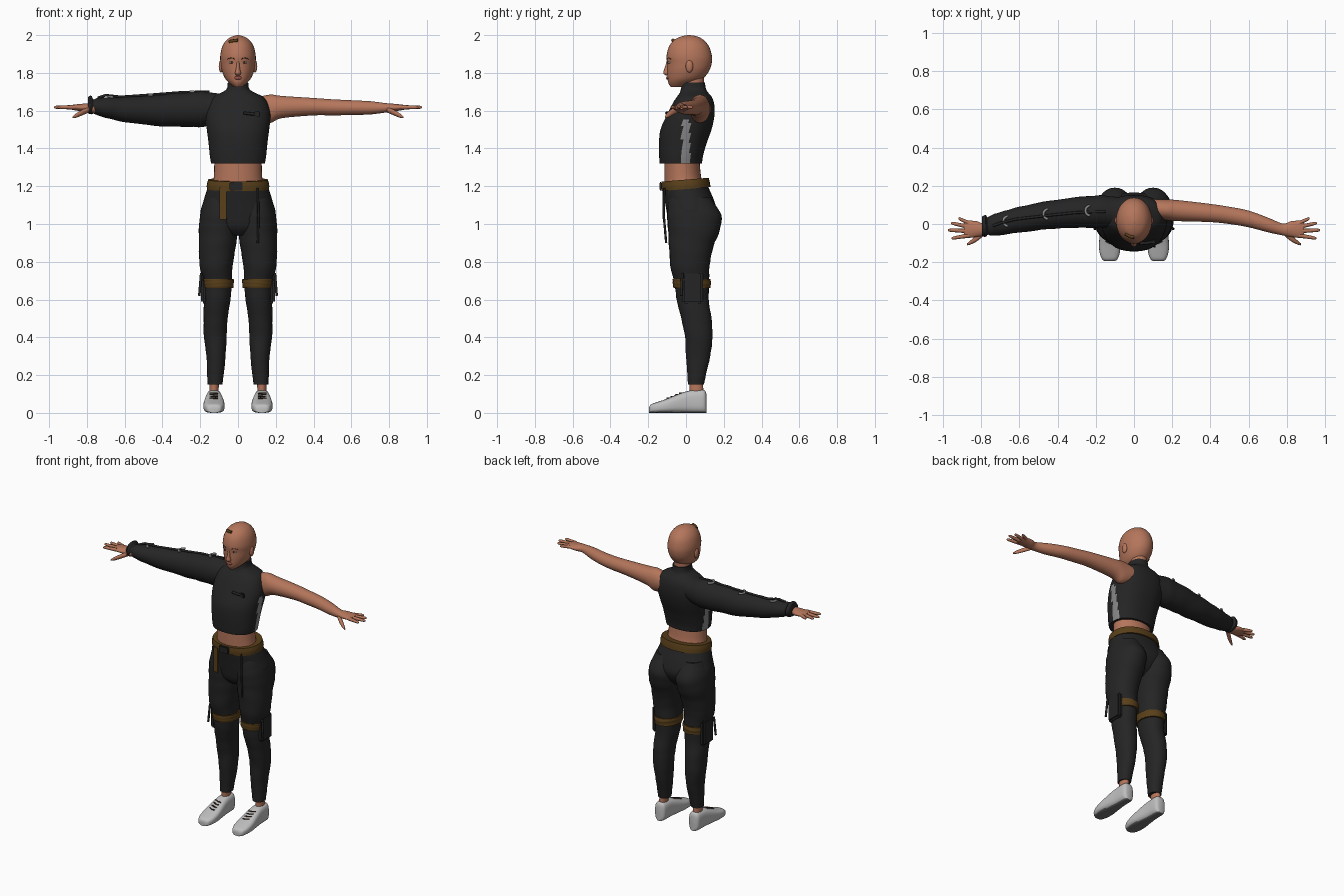
import bpy, bmesh, math
from mathutils import Vector

if "Cube" in bpy.data.objects:
    bpy.data.objects.remove(bpy.data.objects["Cube"], do_unlink=True)


def material(name, r, g, b):
    mat = bpy.data.materials.new(name)
    mat.use_nodes = True
    mat.diffuse_color = (r, g, b, 1)
    mat.node_tree.nodes["Principled BSDF"].inputs["Base Color"].default_value = (r, g, b, 1)
    return mat


skin = material("skin", .46, .18, .105)
black = material("black cloth", .018, .018, .018)
brown = material("brown webbing", .1, .05, .01)
white = material("pale shoe", .52, .52, .52)
sole = material("grey sole", .16, .16, .16)
grey = material("grey trim", .25, .25, .25)
lip = material("lip red", .3, .08, .06)
eye_white = material("eye white", .6, .58, .55)
dark = material("dark brown", .04, .02, .012)


def finish(name, bm, mats):
    bmesh.ops.recalc_face_normals(bm, faces=bm.faces)
    mesh = bpy.data.meshes.new(name)
    bm.to_mesh(mesh)
    bm.free()
    for mat in mats:
        mesh.materials.append(mat)
    obj = bpy.data.objects.new(name, mesh)
    bpy.context.collection.objects.link(obj)
    return obj


def smooth_stations(stations, steps):
    """Catmull-Rom interpolation between cross-section rows."""
    rows = [stations[0]] + list(stations) + [stations[-1]]
    out = []
    for a, b, c, d in zip(rows, rows[1:], rows[2:], rows[3:]):
        for k in range(steps):
            t = k / steps
            out.append([q + t * ((r - p) / 2 + t * ((p - q * 2.5 + r * 2 - s / 2)
                        + t * (q - r + (q - r) / 2 + (s - p) / 2)))
                        for p, q, r, s in zip(a, b, c, d)])
    out.append(list(stations[-1]))
    return out


def loft(name, stations, mats, axis="z", side=1, power=2, sides=32, steps=4,
         ripple=0, tilt=0, rule=None):
    """Skin rounded sections; each row is (position, low, high, low, high)."""
    order = {"x": (0, 1, 2), "y": (1, 0, 2), "z": (2, 0, 1)}[axis]
    bm = bmesh.new()
    rings = []
    for i, (pos, lo1, hi1, lo2, hi2) in enumerate(smooth_stations(stations, steps)):
        ring = []
        for k in range(sides):
            angle = math.tau * k / sides
            fold = 1 + ripple * math.sin(i * 1.7 + 2 * math.sin(angle + i / 3))
            co = [0, 0, 0]
            co[order[0]] = pos
            for slot, lo, hi, wave in ((1, lo1, hi1, math.cos(angle)), (2, lo2, hi2, math.sin(angle))):
                reach = math.copysign(abs(wave) ** (2 / power), wave) * fold
                co[order[slot]] = (lo + hi) / 2 + (hi - lo) / 2 * reach
            co[2] += tilt * co[1]
            co[0] *= side
            ring.append(bm.verts.new(co))
        rings.append(ring)
    for low, high in zip(rings, rings[1:]):
        for k in range(sides):
            n = (k + 1) % sides
            bm.faces.new((low[k], low[n], high[n], high[k]))
    bm.faces.new(rings[0])
    bm.faces.new(rings[-1])
    if rule:
        for face in bm.faces:
            face.material_index = rule(face.calc_center_median())
    return finish(name, bm, mats)


def body(rows):
    """Rows symmetric in x: (height, half width, front, back)."""
    return [(z, -w, w, front, back) for z, w, front, back in rows]


def ball(name, loc, size, mat):
    bm = bmesh.new()
    bmesh.ops.create_uvsphere(bm, u_segments=16, v_segments=10, radius=1)
    bmesh.ops.scale(bm, vec=size, verts=bm.verts)
    bmesh.ops.translate(bm, vec=loc, verts=bm.verts)
    return finish(name, bm, [mat])


def box(name, loc, size, mat):
    bm = bmesh.new()
    bmesh.ops.create_cube(bm, size=1)
    bmesh.ops.scale(bm, vec=size, verts=bm.verts)
    bmesh.ops.translate(bm, vec=loc, verts=bm.verts)
    bmesh.ops.bevel(bm, geom=bm.edges[:], offset=min(size) * .3, segments=2, affect="EDGES")
    return finish(name, bm, [mat])


def cord(name, points, radius, mat):
    curve = bpy.data.curves.new(name, "CURVE")
    curve.dimensions = "3D"
    curve.bevel_depth = radius
    curve.bevel_resolution = 2
    curve.use_fill_caps = True
    spline = curve.splines.new("POLY")
    spline.points.add(len(points) - 1)
    for point, co in zip(spline.points, points):
        point.co = (*co, 1)
    curve.materials.append(mat)
    obj = bpy.data.objects.new(name, curve)
    bpy.context.collection.objects.link(obj)


# Head, neck and face
loft("head", body([(1.725, .02, -.08, -.01), (1.745, .045, -.093, .04), (1.77, .068, -.098, .09),
                   (1.81, .085, -.1, .122), (1.85, .092, -.1, .136), (1.89, .094, -.103, .137),
                   (1.94, .083, -.09, .122), (1.975, .06, -.062, .092), (1.993, .03, -.025, .06),
                   (2, .005, .01, .02)]), [skin])
loft("neck", body([(1.66, .055, -.02, .1), (1.75, .05, -.018, .095), (1.82, .05, -.01, .1)]), [skin])
loft("nose", body([(1.785, .008, -.104, -.08), (1.798, .016, -.12, -.08), (1.82, .011, -.115, -.08),
                   (1.865, .007, -.101, -.08)]), [skin], sides=12)
ball("lips", (0, -.097, 1.773), (.022, .008, .009), lip)
cord("hair_clip", [(-.045, -.052, 1.965), (-.02, -.066, 1.97), (0, -.07, 1.973)], .009, brown)

# Torso: bare waist and cropped top with side stripes
loft("waist", body([(1.19, .14, -.115, .1), (1.25, .128, -.115, .08), (1.36, .125, -.115, .07)]), [skin])
loft("cropped_top", body([(1.32, .142, -.14, .085), (1.36, .149, -.142, .09), (1.43, .156, -.143, .11),
                          (1.5, .165, -.135, .135), (1.57, .172, -.105, .15), (1.63, .16, -.075, .15),
                          (1.67, .137, -.05, .138), (1.695, .09, -.033, .118),
                          (1.715, .06, -.027, .106), (1.75, .054, -.02, .1)]),
     [black, grey], power=2.3, sides=64,
     rule=lambda c: int(abs(c.y) < .022 and abs(c.x) > .1 and c.z < 1.55))
cord("chest_strap", [(.03, -.103, 1.588), (.07, -.1, 1.583), (.11, -.09, 1.58)], .008, black)
box("chest_buckle", (.1, -.096, 1.581), (.03, .014, .03), black)

# Trousers seat, belt and hanging straps
loft("trouser_seat", body([(1.22, .152, -.122, .11), (1.18, .165, -.123, .125), (1.12, .183, -.112, .15),
                           (1.05, .198, -.1, .165), (.98, .15, -.085, .13), (.94, .06, -.05, .08)]),
     [black], power=2.2)
loft("belt", body([(1.185, .165, -.13, .13), (1.21, .165, -.132, .126), (1.235, .158, -.13, .12)]),
     [brown], power=2.2, tilt=.08)
box("belt_buckle", (-.01, -.134, 1.2), (.07, .014, .045), black)
box("belt_tail", (-.08, -.121, 1.11), (.038, .009, .17), brown)
cord("waist_cord", [(.105, -.115, 1.19), (.108, -.118, 1.05), (.105, -.105, .9)], .006, black)

leg_rows = [(1.14, .02, .172, -.09, .13), (1.05, 0, .2, -.1, .185), (.97, 0, .207, -.095, .18),
            (.88, .012, .207, -.09, .145), (.78, .028, .203, -.083, .125), (.68, .032, .182, -.06, .122),
            (.6, .04, .18, -.05, .12), (.5, .055, .182, -.025, .135), (.4, .06, .18, -.005, .14),
            (.3, .066, .167, 0, .128), (.2, .076, .163, .008, .105), (.15, .083, .16, .01, .095)]
shoe_rows = [(-.195, .025, .03), (-.185, .04, .045), (-.15, .053, .058), (-.1, .056, .075),
             (-.04, .05, .1), (.02, .043, .118), (.08, .04, .122), (.1, .034, .118), (.108, .022, .1)]
arm_rows = [(.1, .03, .13, 1.55, 1.67), (.17, .02, .128, 1.535, 1.685), (.23, .015, .125, 1.56, 1.678),
            (.4, .01, .105, 1.575, 1.667), (.5, 0, .09, 1.575, 1.66), (.6, -.017, .07, 1.577, 1.655),
            (.7, -.043, .034, 1.58, 1.65), (.78, -.06, .002, 1.59, 1.64), (.82, -.067, .014, 1.595, 1.637),
            (.87, -.073, .018, 1.603, 1.632), (.89, -.065, .012, 1.607, 1.627)]
fingers = {"little": (.005, .92, .03), "ring": (-.015, .958, .005),
           "middle": (-.037, .975, -.032), "index": (-.06, .955, -.075)}

for side, label in ((1, "left_"), (-1, "right_")):
    # Leg, thigh strap and cargo pocket
    loft(label + "trouser_leg", leg_rows, [black], side=side, ripple=.012, power=2.15)
    loft(label + "ankle", [(.05, .1, .155, .02, .1), (.1, .103, .152, .02, .093), (.17, .1, .15, .018, .09)],
         [skin], side=side)
    loft(label + "thigh_strap", [(.66, .025, .186, -.066, .13), (.685, .022, .19, -.07, .132),
                                 (.708, .022, .193, -.07, .13)], [brown], side=side, ripple=.015)
    box(label + "cargo_pocket", (.178 * side, .035, .665), (.036, .11, .17), black)
    cord(label + "pocket_strap", [(.195 * side, -.02, .74), (.205 * side, -.025, .62)], .007, black)
    # Shoe with sole and laces
    loft(label + "shoe", [(y, .127 - w, .127 + w, 0, h) for y, w, h in shoe_rows], [white, sole],
         axis="y", side=side, power=3, rule=lambda c: int(c.z < .007))
    for k in range(4):
        y, z = -.1 + .022 * k, .077 + .009 * k
        cord(label + "lace", [((.127 - .022) * side, y, z - .002), (.127 * side, y, z),
                              ((.127 + .022) * side, y + .012, z)], .004, dark)
    # Arm, hand and fingers
    loft(label + "arm", arm_rows, [skin], axis="x", side=side)
    for finger, (root, tip_x, tip_y) in fingers.items():
        rows = []
        for t, r in ((0, .012), (.5, .01), (.9, .008), (1, .003)):
            x, y = .865 + (tip_x - .865) * t, root + (tip_y - root) * t
            rows.append((x, y - r, y + r, 1.618 - r, 1.618 + r))
        loft(label + finger + "_finger", rows, [skin], axis="x", side=side, sides=12)
    loft(label + "thumb", [(.79, -.065, -.03, 1.59, 1.62), (.825, -.092, -.06, 1.575, 1.605),
                           (.855, -.107, -.085, 1.563, 1.587), (.875, -.112, -.102, 1.56, 1.57)],
         [skin], axis="x", side=side, sides=12)
    # Eye, brow and ear
    ball(label + "eye", (.034 * side, -.085, 1.855), (.014, .011, .007), eye_white)
    ball(label + "iris", (.034 * side, -.093, 1.855), (.006, .005, .006), dark)
    cord(label + "brow", [(.018 * side, -.1, 1.874), (.036 * side, -.093, 1.88),
                          (.054 * side, -.08, 1.874)], .0025, dark)
    ball(label + "ear", (.09 * side, .018, 1.835), (.012, .02, .033), skin)

# Single long sleeve with a gathered cuff and half rings on top
loft("sleeve", [(.09, -.02, .14, 1.54, 1.69), (.18, -.02, .15, 1.515, 1.7), (.3, -.02, .14, 1.515, 1.695),
                (.44, -.026, .122, 1.52, 1.682), (.6, -.045, .09, 1.54, 1.672),
                (.7, -.058, .062, 1.562, 1.67), (.75, -.06, .045, 1.578, 1.665),
                (.765, -.055, .035, 1.585, 1.66), (.778, -.068, .047, 1.58, 1.68),
                (.795, -.062, .04, 1.588, 1.67)], [black], axis="x", side=-1, ripple=.02)
for x, y, z in ((-.66, .015, 1.672), (-.45, .052, 1.683), (-.23, .07, 1.7)):
    arc = [(x - .024 * math.sin(a), y + .026 * math.cos(a), z)
           for a in (math.pi * k / 8 for k in range(9))]
    cord("sleeve_half_ring", arc, .007, grey)
cord("sleeve_cord", [(-.74, -.01, 1.668), (-.7, .005, 1.682), (-.62, .025, 1.673), (-.45, .045, 1.685),
                     (-.3, .06, 1.697), (-.15, .065, 1.7)], .007, black)

# Smooth shading with sharp hems
bpy.ops.object.select_all(action="DESELECT")
for obj in bpy.context.scene.objects:
    if obj.type == "MESH":
        obj.select_set(True)
        bpy.context.view_layer.objects.active = obj
bpy.ops.object.shade_smooth_by_angle(angle=math.radians(45))
